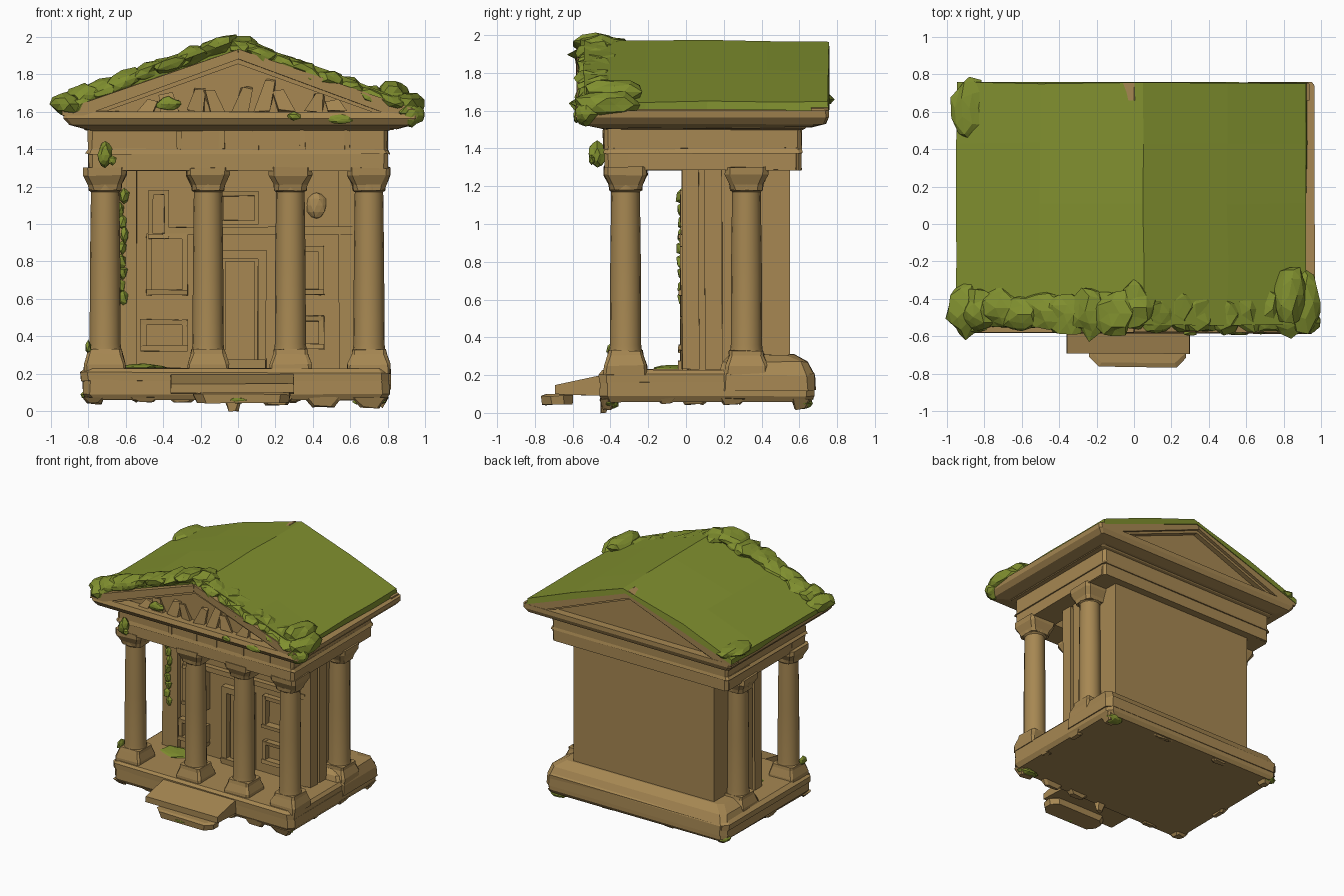
import bpy, bmesh, math, random
from mathutils import Vector, Matrix

if "Cube" in bpy.data.objects:
    bpy.data.objects.remove(bpy.data.objects["Cube"])

random.seed(7)


def material(name, col):
    m = bpy.data.materials.new(name)
    m.diffuse_color = (*col, 1)
    m.use_nodes = True
    m.node_tree.nodes["Principled BSDF"].inputs["Base Color"].default_value = m.diffuse_color
    return m


STONE = material("weathered_sandstone", (0.385, 0.245, 0.085))
MOSS = material("moss_green", (0.215, 0.275, 0.028))


def make(name, bm, mat=STONE, jitter=0.0, smooth=False):
    for v in bm.verts:
        v.co += Vector([random.uniform(-jitter, jitter) for _ in range(3)])
    bmesh.ops.recalc_face_normals(bm, faces=bm.faces)
    me = bpy.data.meshes.new(name)
    bm.to_mesh(me)
    bm.free()
    me.materials.append(mat)
    ob = bpy.data.objects.new(name, me)
    bpy.context.collection.objects.link(ob)
    if smooth:
        bpy.ops.object.select_all(action='DESELECT')
        ob.select_set(True)
        bpy.context.view_layer.objects.active = ob
        bpy.ops.object.shade_smooth_by_angle(angle=math.radians(35))
    return ob


def loft(name, rings, mat=STONE, jitter=0.0, smooth=False):
    """Skin a stack of equal-length point rings and cap both ends."""
    bm = bmesh.new()
    vs = [[bm.verts.new(p) for p in r] for r in rings]
    n = len(vs[0])
    for a, b in zip(vs, vs[1:]):
        for i in range(n):
            bm.faces.new((a[i], a[(i + 1) % n], b[(i + 1) % n], b[i]))
    bm.faces.new(vs[0])
    bm.faces.new(vs[-1])
    return make(name, bm, mat, jitter, smooth)


def rect(x0, x1, y0, y1, z, c=0.02):
    """Rectangle with cut corners."""
    return [(x0 + c, y0, z), (x1 - c, y0, z), (x1, y0 + c, z), (x1, y1 - c, z),
            (x1 - c, y1, z), (x0 + c, y1, z), (x0, y1 - c, z), (x0, y0 + c, z)]


def tiers(name, rows, c=0.02, jitter=0.004, mat=STONE):
    return loft(name, [rect(*r, c) for r in rows], mat, jitter)


def box(name, x0, x1, y0, y1, z0, z1, mat=STONE, jitter=0.0):
    return loft(name, [[(x0, y0, z), (x1, y0, z), (x1, y1, z), (x0, y1, z)] for z in (z0, z1)], mat, jitter)


def prism_y(name, pts, y0, y1, mat=STONE, jitter=0.0, steps=1):
    return loft(name, [[(x, y0 + (y1 - y0) * k / steps, z) for x, z in pts]
                       for k in range(steps + 1)], mat, jitter)


def prism_x(name, pts, x0, x1, jitter=0.004):
    return loft(name, [[(x, y, z) for y, z in pts] for x in (x0, x1)], STONE, jitter)


def lump(name, c, r, mat=MOSS, rough=0.22, tilt=0.0):
    """Faceted irregular clump."""
    bm = bmesh.new()
    bmesh.ops.create_icosphere(bm, subdivisions=1 if max(r) < .07 else 2, radius=1)
    for v in bm.verts:
        v.co *= random.uniform(1 - rough, 1 + rough * 0.4)
    bm.transform(Matrix.Translation(c) @ Matrix.Rotation(tilt, 4, 'Y') @ Matrix.Diagonal((*r, 1)))
    return make(name, bm, mat)


# Base platform, raised rear plinth and the steps
tiers("base_slab", [(-.80, .79, -.44, .66, .06), (-.83, .81, -.455, .68, .09), (-.83, .81, -.455, .68, .165)], .04)
tiers("base_floor", [(-.84, .81, -.46, .68, .16), (-.845, .81, -.46, .68, .205), (-.81, .79, -.44, .66, .23)], .04)
tiers("rear_plinth", [(-.83, .815, .17, .685, .12), (-.83, .815, .17, .68, .2), (-.80, .79, .19, .645, .27),
                      (-.72, .72, .24, .57, .31)], .04)
prism_x("upper_step", [(-.69, .10), (-.69, .145), (-.44, .2), (-.44, .09)], -.36, .30)
tiers("lower_step", [(-.22, .27, -.76, -.6, .045), (-.24, .28, -.765, -.6, .09), (-.22, .27, -.74, -.6, .10)], .05)

# Broken stones hanging under the base rim
for x, y, w, d, z in [(-.77, -.40, .06, .05, .04), (-.5, -.42, .08, .03, .05), (-.03, -.43, .05, .025, .0),
                      (.2, -.42, .1, .03, .035), (.45, -.42, .1, .03, .025), (.70, -.41, .09, .045, .02),
                      (.76, -.1, .04, .05, .05), (.77, .25, .03, .07, .045), (.74, .61, .06, .05, .02),
                      (.25, .63, .12, .03, .05), (-.3, .63, .08, .03, .05), (-.76, .61, .05, .05, .04),
                      (-.79, .05, .03, .08, .045)]:
    tiers("broken_stone", [(x - w * .5, x + w * .6, y - d * .7, y + d * .5, z),
                           (x - w, x + w, y - d, y + d, .075)], .012, .006)

# Hall walls with corner pilasters
box("hall_walls", -.64, .64, .02, .55, .2, 1.32)
for s in (-1, 1):
    for y0, y1 in ((-.02, .07), (.1, .19)):
        box("side_pilaster", s * .61, s * .675, y0, y1, .23, 1.3, jitter=.003)
    box("front_pilaster", s * .54, s * .63, -.02, .03, .23, 1.3, jitter=.003)


# Facade: door, windows, panels and string course
def frame(name, x0, x1, z0, z1, w=.03, y=-.03):
    box(name + "_left", x0, x0 + w, y, .03, z0, z1, jitter=.003)
    box(name + "_right", x1 - w, x1, y, .03, z0, z1, jitter=.003)
    box(name + "_top", x0, x1, y, .03, z1 - w, z1, jitter=.003)
    box(name + "_sill", x0, x1, y - .01, .03, z0, z0 + w, jitter=.003)


frame("door_frame", -.13, .15, .23, .86, .045)
box("door_leaf", -.07, .09, .0, .03, .25, .8)
frame("upper_panel", -.1, .11, 1.0, 1.17, .02, .005)
frame("left_window", -.49, -.27, .62, .95)
frame("left_upper_window", -.48, -.37, .92, 1.18, .025)
frame("left_lower_panel", -.52, -.27, .32, .49)
frame("right_window", .24, .46, .62, .88)
frame("right_lower_panel", .24, .46, .33, .51)
box("string_course", -.39, .62, -.025, .03, .945, .985, jitter=.004)
lump("round_relief", (.42, .02, 1.1), (.055, .03, .075), STONE, .1)


# Columns with flared pedestals and capitals
def circle(x, y, z, r, n=16):
    return [(x + r * math.cos(2 * math.pi * i / n), y + r * math.sin(2 * math.pi * i / n), z) for i in range(n)]


def column(x, y):
    tiers("column_pedestal", [(x - h, x + h, y - h, y + h, z) for h, z in
                              ((.115, .2), (.112, .25), (.093, .305), (.09, .33))], .015)
    loft("column_shaft", [circle(x, y, z, r) for z, r in
                          ((.32, .088), (.36, .083), (.8, .081), (1.17, .076), (1.18, .088), (1.21, .09))],
         smooth=True)
    tiers("column_capital", [(x - h, x + h, y - h, y + h, z) for h, z in
                             ((.085, 1.18), (.09, 1.21), (.115, 1.26), (.115, 1.3))], .025)


for x in (-.71, -.16, .28, .70):
    column(x, -.32)
for x in (-.70, .70):
    column(x, .32)

# Entablature: ring of beams, ceiling, frieze and stepped cornice
tiers("front_beam", [(-.80, .80, -.43, -.22, 1.285), (-.80, .80, -.43, -.22, 1.4)])
tiers("rear_beam", [(-.80, .80, .3, .61, 1.285), (-.80, .80, .3, .61, 1.4)])
for s in (-1, 1):
    a, b = sorted((s * .59, s * .80))
    tiers("side_beam", [(a, b, -.42, .6, 1.285), (a, b, -.42, .6, 1.4)])
tiers("frieze", [(-.815, .815, -.44, .62, 1.375), (-.80, .80, -.43, .61, 1.40), (-.80, .80, -.43, .61, 1.5),
                 (-.82, .83, -.45, .63, 1.505), (-.85, .86, -.48, .66, 1.535)])
tiers("cornice", [(-.83, .85, -.46, .66, 1.51), (-.90, .93, -.56, .74, 1.53), (-.93, .96, -.585, .755, 1.565),
                  (-.93, .965, -.575, .755, 1.60)], .015)
for x in (-.33, -.1, .08, .33, .57):
    box("frieze_block", x, x + .03, -.438, -.42, 1.4, 1.5, jitter=.004)

# Pediment body and raking cornices on both gables
prism_y("pediment_body", [(-.88, 1.57), (.88, 1.57), (.02, 1.92)], -.49, .69)
for y0, y1, ridge in ((-.58, -.46, 1.935), (.66, .755, 1.955)):
    for s in (-1, 1):
        prism_y("raking_cornice", [(.0, ridge - .055), (.0, ridge), (s * .94, 1.61), (s * .94, 1.58),
                                   (s * .82, 1.58)], y0, y1, jitter=.004)
        prism_y("raking_moulding", [(.0, ridge - .08), (.0, ridge - .05), (s * .85, 1.6), (s * .74, 1.59)],
                y0 + .025, y1 - .025)

# Worn relief shards in the front tympanum
for x, h, lean in [(-.5, .06, .04), (-.36, .1, -.03), (-.23, .13, .03), (-.11, .12, -.05), (.02, .13, .02),
                   (.13, .17, .04), (.26, .12, -.05), (.4, .09, .03), (.53, .06, -.03)]:
    loft("relief_shard", [[(x - .045, -.53, 1.6), (x + .045, -.525, 1.6), (x + .04, -.48, 1.6), (x - .04, -.48, 1.6)],
                          [(x + lean - .025, -.51, 1.6 + h), (x + lean + .03, -.505, 1.6 + h),
                           (x + lean + .03, -.48, 1.6 + h), (x + lean - .025, -.48, 1.6 + h)]], jitter=.012)

# Moss-covered roof
prism_y("mossy_roof", [(-.945, 1.6), (-.95, 1.64), (-.5, 1.815), (.05, 1.97), (.5, 1.81), (.92, 1.645),
                       (.92, 1.605), (.02, 1.925)], -.54, .755, MOSS, .006, 4)

# Moss clumps along the front gable edge
for i in range(15):
    x = -.84 + 1.68 * i / 14
    z = 1.95 - abs(x) * .37 + (.035 if -.75 < x < -.1 else 0)
    lump("gable_moss", (x, -.47 + random.uniform(-.02, .03), z),
         (random.uniform(.10, .14), random.uniform(.10, .15), .058),
         tilt=math.copysign(.36, x) if abs(x) > .05 else 0, rough=.28)

# Moss clumps on the roof corners
for c, r in [((-.90, -.46, 1.64), (.115, .15, .075)), ((-.82, -.46, 1.69), (.1, .13, .06)),
             ((.90, -.42, 1.63), (.11, .19, .08)), ((.83, -.38, 1.7), (.09, .17, .07)),
             ((.93, -.53, 1.58), (.07, .07, .06)), ((-.88, .62, 1.66), (.10, .17, .045))]:
    lump("corner_moss", c, r)

# Small moss patches on the cornice, facade, floor and base
for c, r in [((.55, -.58, 1.56), (.08, .015, .025)), ((.3, -.58, 1.575), (.045, .02, .025)),
             ((-.37, -.53, 1.64), (.07, .025, .04)), ((-.71, -.47, 1.37), (.04, .05, .07)),
             ((-.67, -.5, 1.34), (.025, .02, .03)), ((-.5, -.08, .23), (.14, .1, .025)),
             ((.7, -.4, .05), (.09, .05, .03)), ((.72, .62, .05), (.08, .05, .035)),
             ((-.77, .63, .09), (.07, .05, .04)), ((-.8, -.38, .34), (.02, .05, .04)),
             ((-.33, -.46, .14), (.04, .015, .02)), ((.0, -.74, .06), (.08, .03, .02))]:
    lump("moss_patch", c, r)

# Vine hanging down the left front corner of the hall
for i in range(9):
    lump("hanging_vine", (-.62 + random.uniform(-.015, .015), -.02, .6 + i * .068),
         (.03, random.uniform(.025, .04), .05), rough=.35)
